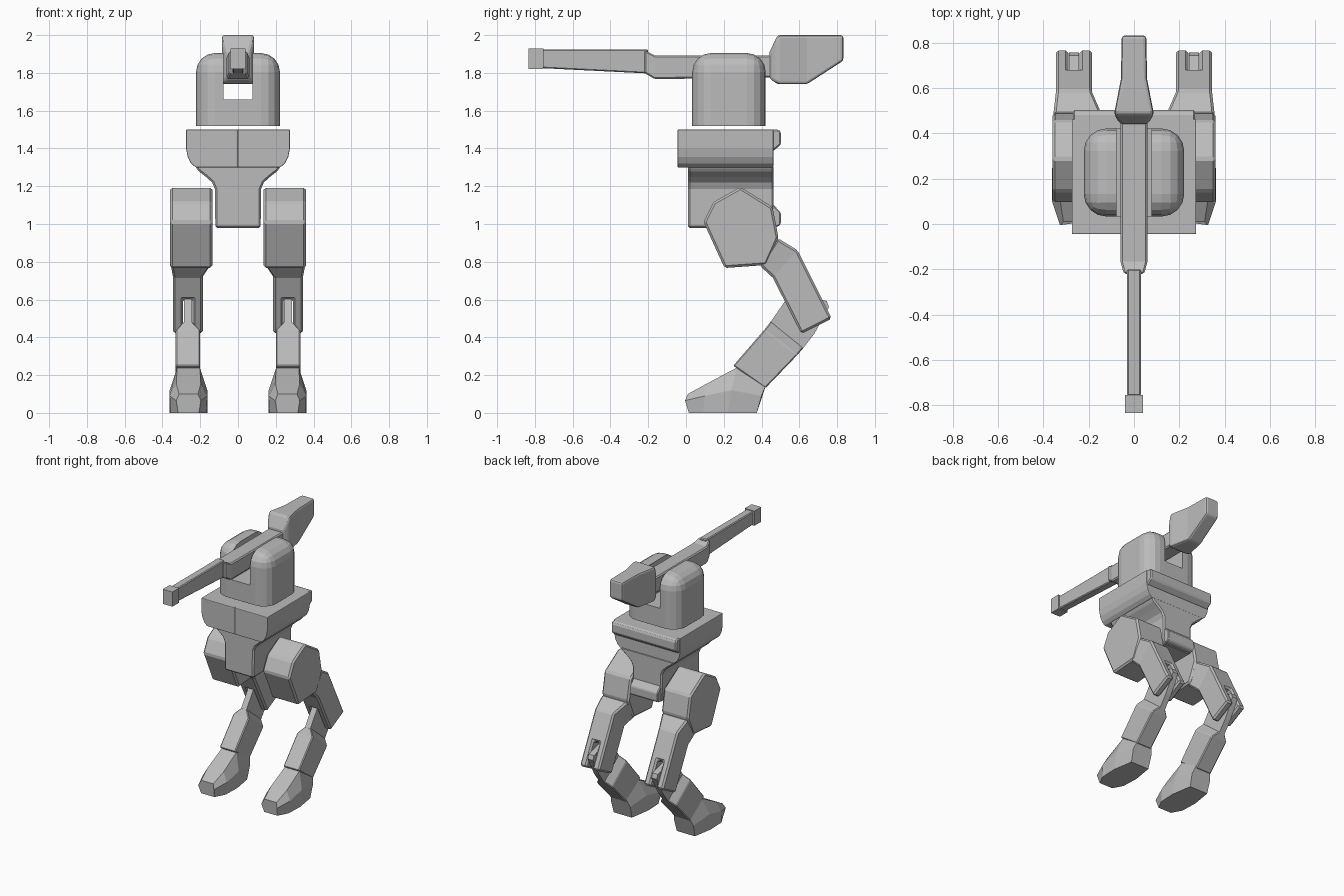
import bpy, bmesh
from mathutils import Vector

if "Cube" in bpy.data.objects:
    bpy.data.objects.remove(bpy.data.objects["Cube"])

mat = bpy.data.materials.new("plain grey")
mat.diffuse_color = (0.5, 0.5, 0.5, 1)
mat.use_nodes = True
mat.node_tree.nodes["Principled BSDF"].inputs["Base Color"].default_value = mat.diffuse_color


def loft(name, rings, bevel=0.0, segs=1, mirror=False):
    """Skin equal-length point rings, cap both ends, bevel sharp edges, mirror."""
    bm = bmesh.new()
    rows = [[bm.verts.new(p) for p in r] for r in rings]
    n = len(rows[0])
    for a, b in zip(rows, rows[1:]):
        for i in range(n):
            j = (i + 1) % n
            bm.faces.new((a[i], a[j], b[j], b[i]))
    bm.faces.new(rows[0])
    bm.faces.new(rows[-1])
    bmesh.ops.recalc_face_normals(bm, faces=bm.faces[:])
    me = bpy.data.meshes.new(name)
    bm.to_mesh(me)
    bm.free()
    ob = bpy.data.objects.new(name, me)
    bpy.context.collection.objects.link(ob)
    me.materials.append(mat)
    if bevel:
        m = ob.modifiers.new("bevel", 'BEVEL')
        m.width, m.segments = bevel, segs
        m.limit_method, m.angle_limit = 'ANGLE', 0.5
    if mirror:
        ob.modifiers.new("mirror", 'MIRROR')
    return ob


def slab(name, yz, x0, x1, **kw):
    """Side profile extruded along x."""
    return loft(name, [[(x, y, z) for y, z in yz] for x in (x0, x1)], **kw)


def front_slab(name, half, y0, y1, **kw):
    """Symmetric front profile (right half, top to bottom) extruded along y."""
    prof = half + [(-x, z) for x, z in reversed(half)]
    return loft(name, [[(x, y, z) for x, z in prof] for y in (y0, y1)], **kw)


def beam(name, stations, **kw):
    """Rectangular sections along y: (y, half width, bottom, top)."""
    return loft(name, [[(-w, y, a), (w, y, a), (w, y, b), (-w, y, b)]
                       for y, w, a, b in stations], **kw)


def cut(ob, cutter, first=False):
    m = ob.modifiers.new("cut", 'BOOLEAN')
    m.operation, m.object, m.solver = 'DIFFERENCE', cutter, 'EXACT'
    bpy.context.view_layer.objects.active = ob
    if first:
        bpy.ops.object.modifier_move_to_index(modifier="cut", index=0)
    bpy.ops.object.modifier_apply(modifier="cut")
    bpy.data.objects.remove(cutter)


# Gun: muzzle, barrel, receiver and rear counterweight
beam("muzzle", [(-.835, .04, 1.82, 1.93), (-.755, .04, 1.82, 1.93)])
beam("barrel", [(-.76, .03, 1.825, 1.925), (-.20, .03, 1.797, 1.925)], bevel=.006)
beam("receiver", [(-.22, .045, 1.80, 1.92), (-.165, .06, 1.767, 1.893),
                  (.47, .06, 1.775, 1.893)], bevel=.008)
beam("counterweight", [(.442, .062, 1.77, 1.91), (.485, .088, 1.74, 2.0),
                       (.64, .058, 1.74, 2.0), (.833, .054, 1.865, 2.0)],
     bevel=.014, segs=2)

# Head: rounded block with a channel for the gun
head = beam("head", [(.033, .222, 1.52, 1.905), (.422, .222, 1.52, 1.905)])
bm = bmesh.new()
bm.from_mesh(head.data)
edges = [e for e in bm.edges if max(v.co.z for v in e.verts) > 1.6]
bmesh.ops.bevel(bm, geom=edges, offset=.1, segments=4, profile=.5,
                affect='EDGES', clamp_overlap=True)
bm.to_mesh(head.data)
bm.free()
cut(head, beam("channel_cutter", [(-.1, .078, 1.66, 2.1), (.6, .078, 1.66, 2.1)]))

# Torso: chest with centre groove, rear band, tapering waist, tail ledge
chest = front_slab("chest", [(.275, 1.50), (.275, 1.40), (.266, 1.355),
                             (.248, 1.32), (.225, 1.30)], -.045, .462,
                   bevel=.015, segs=2)
groove = [(-.012, -.06), (.012, -.06), (0, -.033)]
cut(chest, loft("groove_cutter", [[(x, y, z) for x, y in groove]
                                  for z in (1.2, 1.6)]), first=True)
slab("rear_band", [(.43, 1.50), (.49, 1.50), (.503, 1.487), (.503, 1.42),
                   (.46, 1.385), (.43, 1.385)], -.27, .27, bevel=.008)
front_slab("waist", [(.225, 1.31), (.215, 1.285), (.17, 1.25), (.137, 1.22),
                     (.122, 1.185), (.12, .98)], .01, .464, bevel=.01)
slab("tail_ledge", [(.44, 1.11), (.465, 1.10), (.502, 1.06), (.502, 1.0),
                    (.485, .985), (.44, .985)], -.115, .115, bevel=.006)

# Upper legs: wide hip block
slab("hip", [(.093, 1.01), (.145, 1.116), (.288, 1.196), (.458, 1.09),
             (.49, .926), (.426, .783), (.204, .767)], .136, .36,
     bevel=.012, mirror=True)


def leg_ring(back, front, x0, x1):
    return [(x0, *back), (x1, *back), (x1, *front), (x0, *front)]


# Lower part of the upper leg narrows, then forks around the knee tongue
thigh = loft("thigh", [leg_ring((.485, .925), (.39, .78), .14, .357),
                       leg_ring((.59, .862), (.46, .715), .185, .345),
                       leg_ring((.772, .50), (.611, .418), .185, .345)],
             bevel=.012, mirror=True)
cut(thigh, slab("fork_cutter", [(.46, .575), (.76, .70), (.95, .40), (.55, .25)],
                .24, .29), first=True)

# Shins with a thin tongue inside the fork
loft("shin", [leg_ring((.42, .13), (.25, .25), .2, .33),
              leg_ring((.59, .307), (.415, .44), .2, .33),
              leg_ring((.622, .345), (.45, .485), .243, .287)],
     bevel=.006, mirror=True)
slab("knee_tongue", [(.44, .47), (.53, .60), (.60, .63), (.745, .592),
                     (.757, .56), (.68, .42), (.615, .335)], .243, .287, mirror=True)


def foot_ring(yb, ym, yt, b, m, t, zm, zt, c=.262):
    half = [(b, yb, 0), (m, ym, zm), (t, yt, zt)]
    return ([(c + x, y, z) for x, y, z in half] +
            [(c - x, y, z) for x, y, z in reversed(half)])


# Feet: faceted boots
loft("foot", [foot_ring(.015, -.005, .01, .055, .065, .05, .065, .10),
              foot_ring(.09, .10, .11, .095, .10, .065, .09, .155),
              foot_ring(.22, .24, .27, .10, .10, .06, .12, .24),
              foot_ring(.375, .40, .425, .075, .08, .062, .09, .15)], mirror=True)
